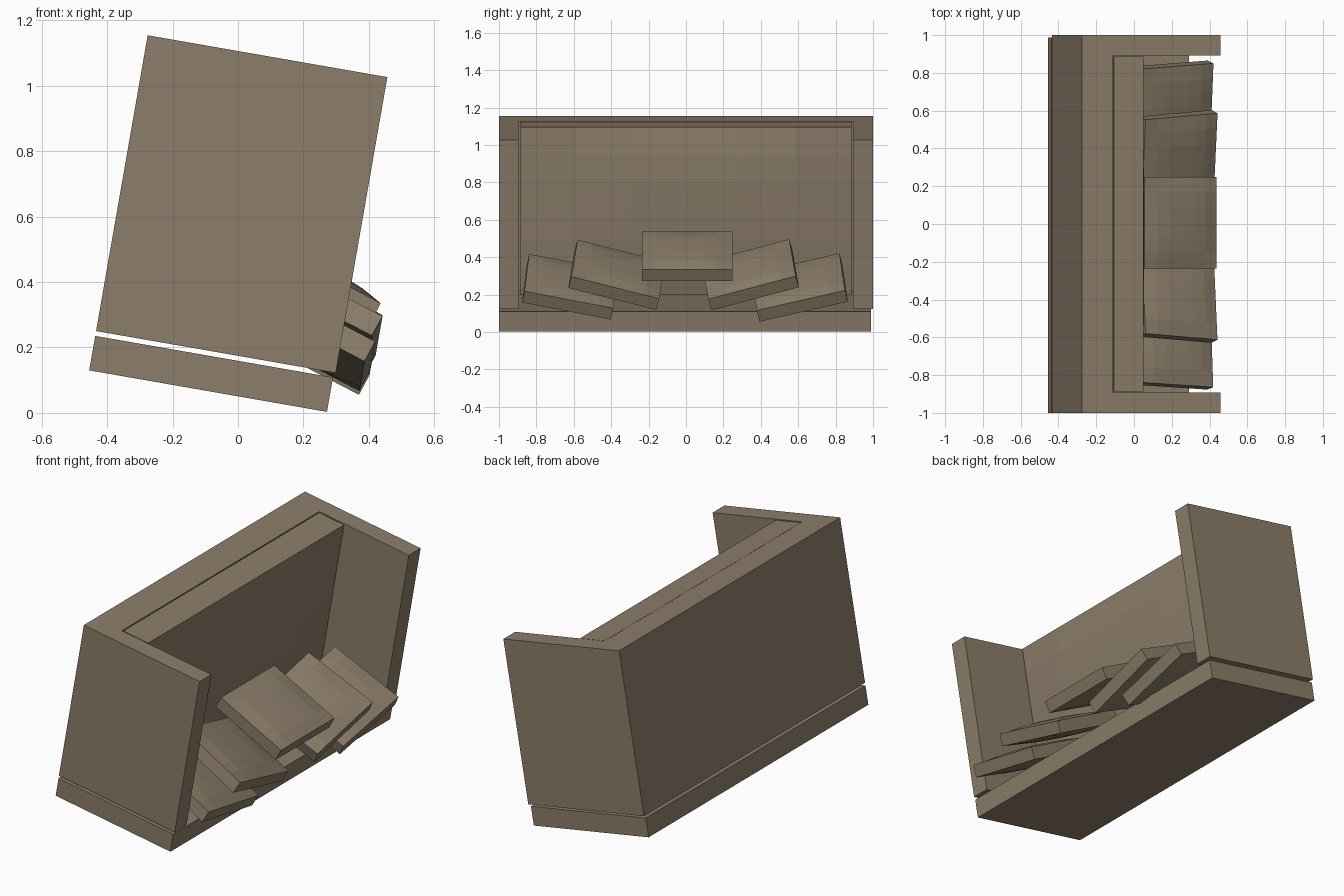
import bpy, bmesh, math
from mathutils import Matrix, Vector

if "Cube" in bpy.data.objects:
    bpy.data.objects.remove(bpy.data.objects["Cube"])

brown = bpy.data.materials.new("warm brown fabric")
brown.diffuse_color = (0.262, 0.209, 0.144, 1)
brown.use_nodes = True
brown.node_tree.nodes["Principled BSDF"].inputs["Base Color"].default_value = brown.diffuse_color

# whole sofa leans forward about y, pivoting on the lower back edge of the base
TILT = Matrix.Rotation(math.radians(9.9), 4, 'Y')
FRAME = Matrix.Translation((-0.455, 0, 0.13)) @ TILT


def finish(name, bm, matrix):
    bmesh.ops.transform(bm, matrix=matrix, verts=bm.verts)
    bmesh.ops.recalc_face_normals(bm, faces=bm.faces)
    mesh = bpy.data.meshes.new(name)
    bm.to_mesh(mesh)
    bm.free()
    mesh.materials.append(brown)
    bpy.context.collection.objects.link(bpy.data.objects.new(name, mesh))


def block(name, lo, hi):
    """Plain box between two corners in the sofa's own frame."""
    bm = bmesh.new()
    bmesh.ops.create_cube(bm, size=1)
    lo, hi = Vector(lo), Vector(hi)
    finish(name, bm, FRAME @ Matrix.Translation((lo + hi) / 2) @ Matrix.Diagonal((*(hi - lo), 1)))


def cushion(name, size, top, bottom, matrix):
    """Box whose top and bottom faces swell by the given amounts."""
    bm = bmesh.new()
    bmesh.ops.create_cube(bm, size=2)
    edges = [e for e in bm.edges if abs(e.verts[0].co.z - e.verts[1].co.z) < 0.1]
    bmesh.ops.subdivide_edges(bm, edges=edges, cuts=5, use_grid_fill=True)
    for v in bm.verts:
        x, y, z = v.co
        f = (1 - abs(x) ** 3) * (1 - abs(y) ** 3)
        v.co = (x * size[0] / 2, y * size[1] / 2,
                z * size[2] / 2 + (top * f if z > 0 else -bottom * f))
    finish(name, bm, matrix)


# base, with a thin gap below the body
block("base", (0, -1, 0), (0.738, 0.988, 0.107))

# side panels and back
block("side_panel_left", (0, -1, 0.122), (0.744, -0.893, 1.04))
block("side_panel_right", (0, 0.893, 0.122), (0.744, 1, 1.04))
block("back_panel", (0, -0.893, 0.122), (0.168, 0.893, 1.04))

# swollen backrest cushion
cushion("backrest_cushion", (0.91, 1.772, 0.16), 0.04, 0,
        FRAME @ Matrix.Translation((0.253, 0, 0.583)) @ Matrix.Rotation(math.pi / 2, 4, 'Y'))

# five loose pillows: centre position and sideways roll in degrees
PILLOWS = [((0.205, -0.62, 0.242), -11), ((0.225, -0.37, 0.306), -14.3),
           ((0.23, 0.007, 0.405), 0),
           ((0.225, 0.344, 0.306), 15), ((0.205, 0.607, 0.238), 13)]
for i, (pos, roll) in enumerate(PILLOWS):
    m = (Matrix.Translation(pos) @ TILT @ Matrix.Rotation(math.radians(roll), 4, 'X')
         @ Matrix.Rotation(math.radians(18), 4, 'Y'))
    cushion(f"pillow_{i + 1}", (0.43, 0.484, 0.07), 0.02, 0.02, m)
